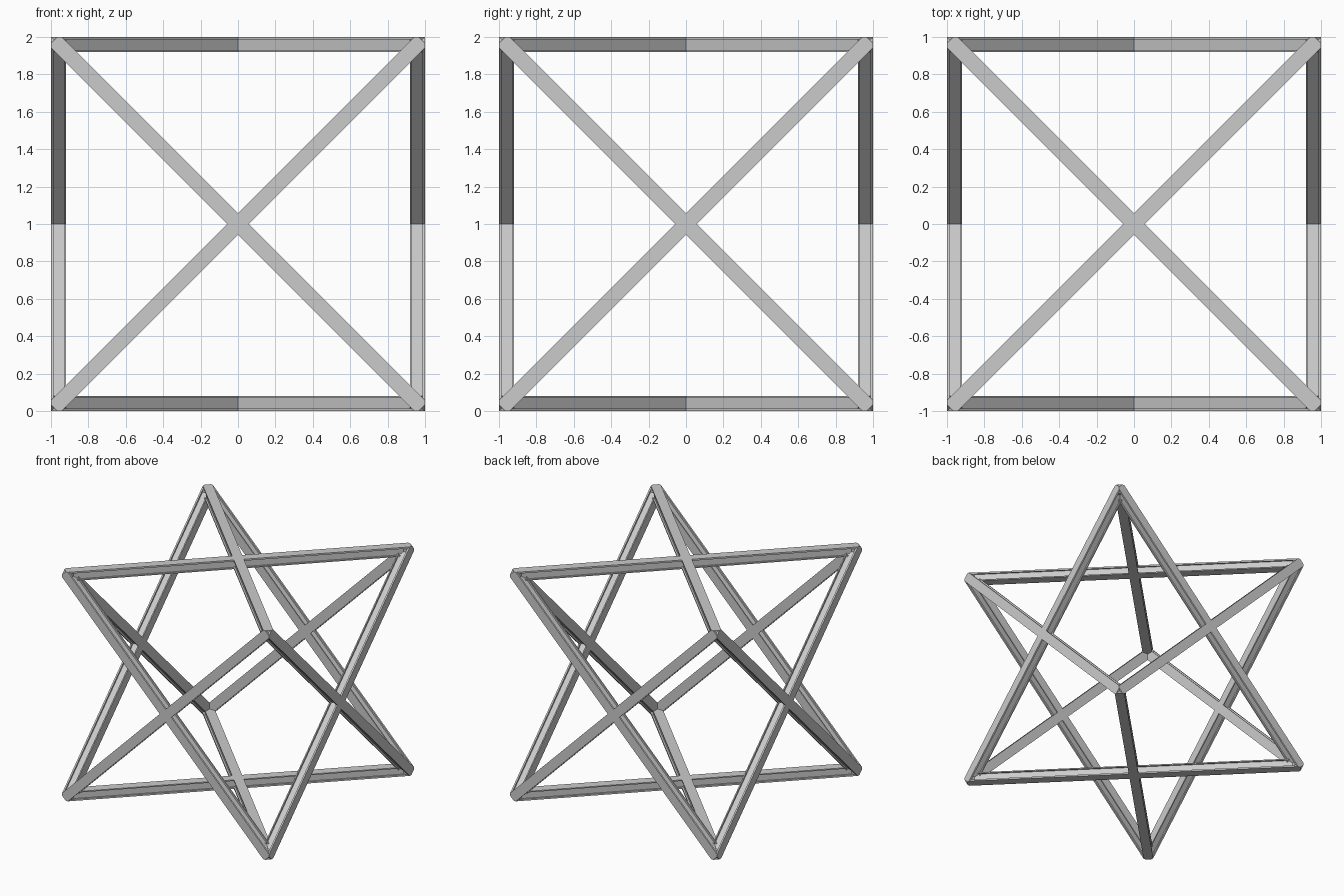
import bpy, bmesh
from math import radians
from mathutils import Matrix, Vector

cube = bpy.data.objects.get("Cube")
if cube:
    bpy.data.objects.remove(cube, do_unlink=True)

WIDTH, DEPTH = 0.08, 0.08
OUTER_FLANGE, INNER_FLANGE, GROOVE = 0.014, 0.01, 0.014
TIP = 0.035

grey = bpy.data.materials.new("light_grey")
grey.use_nodes = True
colour = (0.6, 0.6, 0.6, 1)
grey.diffuse_color = colour
grey.node_tree.nodes["Principled BSDF"].inputs["Base Color"].default_value = colour


def cut(bm, point, normal):
    """Trim away everything beyond a plane and cap the opening."""
    geom = bm.verts[:] + bm.edges[:] + bm.faces[:]
    res = bmesh.ops.bisect_plane(bm, geom=geom, dist=1e-6, plane_co=point,
                                 plane_no=normal, clear_outer=True)
    edges = [e for e in res["geom_cut"]
             if isinstance(e, bmesh.types.BMEdge) and e.is_boundary]
    if edges:
        bmesh.ops.holes_fill(bm, edges=edges, sides=0)


def make_bar(name, slope, turn):
    """Diagonal bar with grooved sides, flush with one face of the frame."""
    h, w = WIDTH / 2, WIDTH / 2 - GROOVE
    half = [(h, 0), (h, OUTER_FLANGE), (w, OUTER_FLANGE),
            (w, DEPTH - INNER_FLANGE), (h, DEPTH - INNER_FLANGE), (h, DEPTH)]
    section = half + [(-a, d) for a, d in reversed(half)]
    bm = bmesh.new()
    face = bm.faces.new([bm.verts.new((-1.6, d - 1, a)) for a, d in section])
    ext = bmesh.ops.extrude_face_region(bm, geom=[face])
    ends = [v for v in ext["geom"] if isinstance(v, bmesh.types.BMVert)]
    bmesh.ops.translate(bm, verts=ends, vec=(3.2, 0, 0))
    bmesh.ops.transform(bm, matrix=Matrix.Rotation(radians(-45 * slope), 4, "Y"),
                        verts=bm.verts[:])
    # Trim the ends to the corner and blunt the tip
    for s in (-1, 1):
        cut(bm, Vector((s, 0, 0)), Vector((s, 0, 0)))
        cut(bm, Vector((0, 0, s)), Vector((0, 0, s)))
        cut(bm, Vector((s, 0, s * slope * (1 - TIP))), Vector((s, 0, s * slope)))
    bmesh.ops.recalc_face_normals(bm, faces=bm.faces[:])
    bmesh.ops.transform(bm, matrix=Matrix.Translation((0, 0, 1)) @ turn,
                        verts=bm.verts[:])
    mesh = bpy.data.meshes.new(name)
    bm.to_mesh(mesh)
    bm.free()
    mesh.materials.append(grey)
    bpy.context.collection.objects.link(bpy.data.objects.new(name, mesh))


# Two crossing bars on each of the six sides form two interlocked tetrahedra
sides = {"front": ("Z", 0), "left": ("Z", 90), "back": ("Z", 180),
         "right": ("Z", 270), "top": ("X", -90), "bottom": ("X", 90)}
for side, (axis, angle) in sides.items():
    for label, slope in (("rising", 1), ("falling", -1)):
        make_bar(f"{side}_{label}_bar", slope, Matrix.Rotation(radians(angle), 4, axis))
